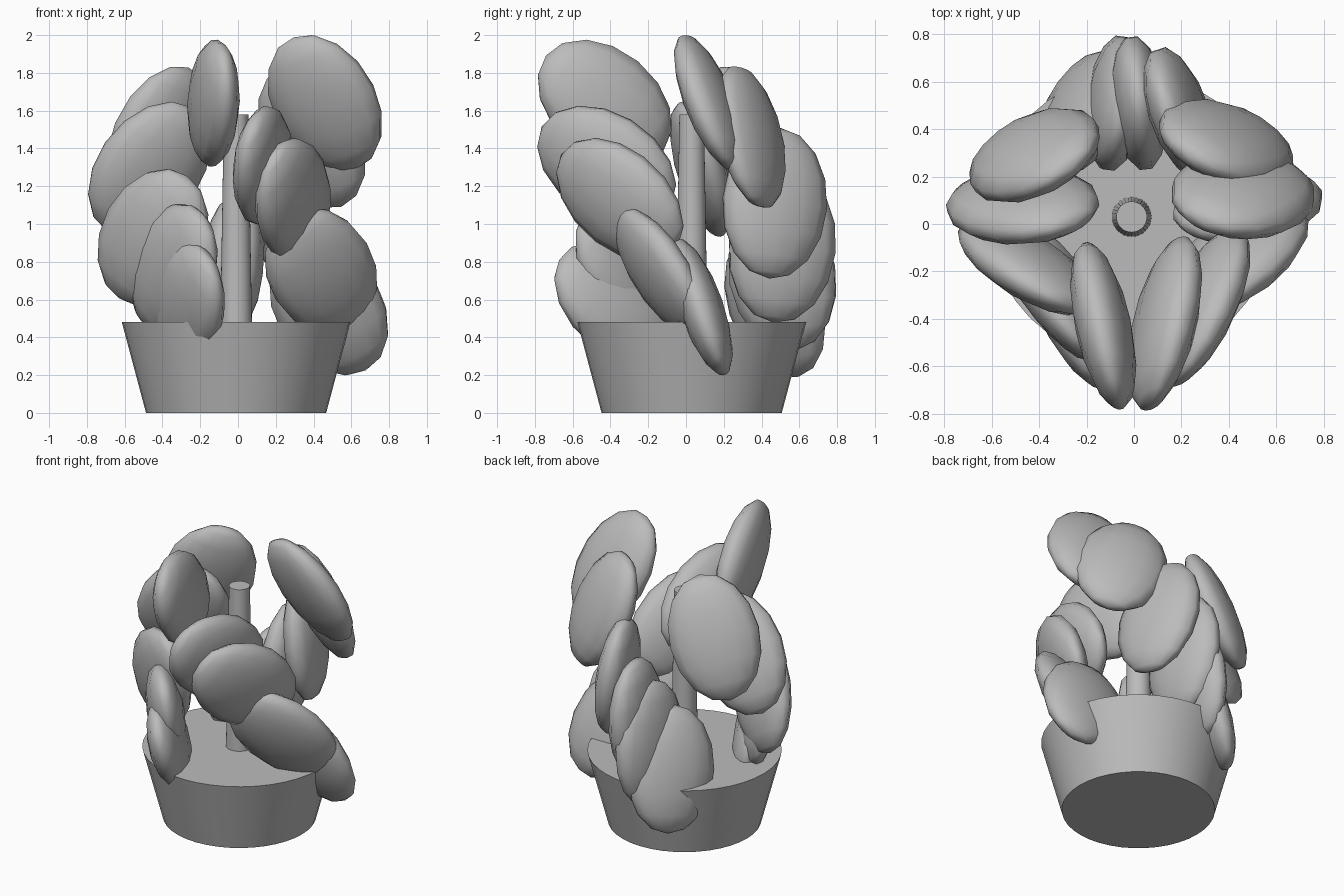
import bpy, bmesh, math
from mathutils import Matrix, Vector

if "Cube" in bpy.data.objects:
    bpy.data.objects.remove(bpy.data.objects["Cube"])

grey = bpy.data.materials.new("plain grey")
grey.diffuse_color = (0.5, 0.5, 0.5, 1)
grey.use_nodes = True
grey.node_tree.nodes["Principled BSDF"].inputs["Base Color"].default_value = grey.diffuse_color


def finish(bm, name, angle):
    mesh = bpy.data.meshes.new(name)
    bm.to_mesh(mesh)
    bm.free()
    mesh.materials.append(grey)
    ob = bpy.data.objects.new(name, mesh)
    bpy.context.collection.objects.link(ob)
    bpy.context.view_layer.objects.active = ob
    ob.select_set(True)
    bpy.ops.object.shade_smooth_by_angle(angle=math.radians(angle))
    ob.select_set(False)
    return ob


def tapered(name, r1, r2, z0, z1, sides):
    bm = bmesh.new()
    bmesh.ops.create_cone(bm, cap_ends=True, segments=sides, radius1=r1, radius2=r2,
                          depth=z1 - z0,
                          matrix=Matrix.Translation((-0.01, 0.03, (z0 + z1) / 2)))
    finish(bm, name, 35)


def main_axis(m):
    # strongest direction of a symmetric matrix
    for _ in range(7):
        m = m @ m
        m = m * (1 / (m[0][0] + m[1][1] + m[2][2]))
    cols = [m.col[i].copy() for i in range(3)]
    return max(cols, key=lambda c: c.length).normalized()


def leaf(name, centre, half, lean):
    # flat oval pad, turned to match its extents and its leans (xy, xz, yz)
    hx, hy, hz = half
    xy, xz, yz = lean[0] * hx * hy, lean[1] * hx * hz, lean[2] * hy * hz
    m = Matrix(((hx * hx, xy, xz), (xy, hy * hy, yz), (xz, yz, hz * hz)))
    trace = hx * hx + hy * hy + hz * hz
    long_dir = main_axis(m)
    flat_dir = main_axis(Matrix.Identity(3) * trace - m)
    side_dir = flat_dir.cross(long_dir).normalized()
    turn = Matrix((side_dir * 0.29, flat_dir * 0.118, long_dir * 0.405)).transposed()
    bm = bmesh.new()
    bmesh.ops.create_uvsphere(bm, u_segments=14, v_segments=8, radius=1,
                              matrix=Matrix.Translation(centre) @ turn.to_4x4())
    finish(bm, name, 75)


# pot and stem
tapered("pot", 0.477, 0.605, 0, 0.48, 40)
tapered("stem", 0.085, 0.065, 0.4, 1.58, 32)

# three descending spirals of leaves: centre, half extents, leans
spirals = {
    "front_leaf": [
        ((-.13, -.43, 1.64), (.14, .36, .34), (-.5, .1, -.35)),
        ((.13, -.42, 1.31), (.14, .36, .30), (.55, .15, -.4)),
        ((.29, -.35, 1.13), (.20, .33, .32), (.65, .05, -.4)),
        ((.44, -.14, .75), (.29, .23, .31), (.45, -.05, -.55)),
        ((.48, .08, .56), (.30, .14, .32), (.1, -.2, -.75)),
    ],
    "right_leaf": [
        ((.46, .125, 1.64), (.31, .18, .35), (-.12, -.27, -.73)),
        ((.39, .34, 1.46), (.26, .16, .38), (-.35, -.45, -.45)),
        ((.19, .47, 1.11), (.17, .26, .41), (-.35, -.3, .05)),
        ((.02, .51, .88), (.13, .29, .36), (-.2, 0, .05)),
        ((-.08, .51, .73), (.13, .28, .36), (.2, .2, -.1)),
        ((-.21, .47, .57), (.17, .23, .34), (.5, .4, -.35)),
    ],
    "left_leaf": [
        ((-.42, .29, 1.46), (.27, .19, .37), (.5, .4, -.4)),
        ((-.47, .08, 1.29), (.31, .15, .34), (.1, .35, -.65)),
        ((-.45, -.18, .93), (.28, .21, .33), (-.5, .15, -.4)),
        ((-.34, -.30, .76), (.24, .28, .33), (-.6, .1, -.3)),
        ((-.27, -.36, .58), (.21, .33, .32), (-.6, 0, -.35)),
    ],
}
for name, leaves in spirals.items():
    for i, (centre, half, lean) in enumerate(leaves):
        leaf(f"{name}_{i + 1}", centre, half, lean)
